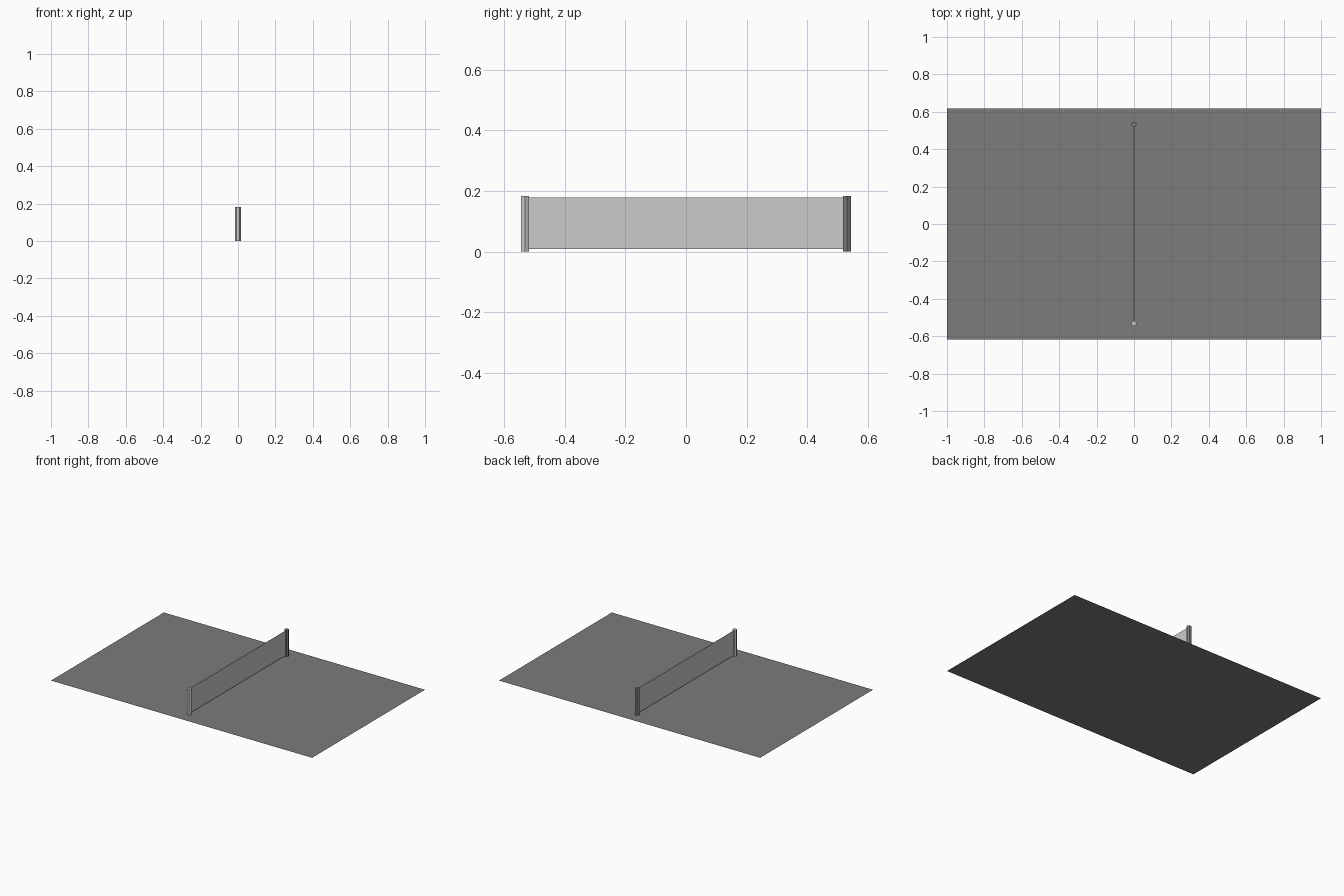
import bpy

if "Cube" in bpy.data.objects:
    bpy.data.objects.remove(bpy.data.objects["Cube"])

GROUND_Y = 0.617
POST_Y = 0.532
POST_R = 0.0152
POST_H = 0.183

dark = bpy.data.materials.new("dark_grey")
dark.diffuse_color = (0.2, 0.2, 0.2, 1)
dark.use_nodes = True
dark.node_tree.nodes["Principled BSDF"].inputs["Base Color"].default_value = dark.diffuse_color


def finish(name, dims=None, mat=None):
    ob = bpy.context.object
    ob.name = name
    if dims:
        ob.scale = dims
        bpy.ops.object.transform_apply(location=False, rotation=False, scale=True)
    if mat:
        ob.data.materials.append(mat)
    return ob


# Flat court sheet
bpy.ops.mesh.primitive_plane_add(size=1)
finish("court", (2, 2 * GROUND_Y, 1), dark)

# Hexagonal posts with corners pointing along x
for name, side, mat in (("front_post", -1, None), ("back_post", 1, dark)):
    bpy.ops.mesh.primitive_cylinder_add(
        vertices=6, radius=POST_R, depth=POST_H,
        location=(0, side * POST_Y, POST_H / 2), rotation=(0, 0, 1.5707963))
    finish(name, None, mat)

# Thin net stretched between the posts, just clear of the ground
bpy.ops.mesh.primitive_cube_add(size=1, location=(0, 0, 0.093))
finish("net", (0.003, 2 * (POST_Y - 0.012), 0.17))
